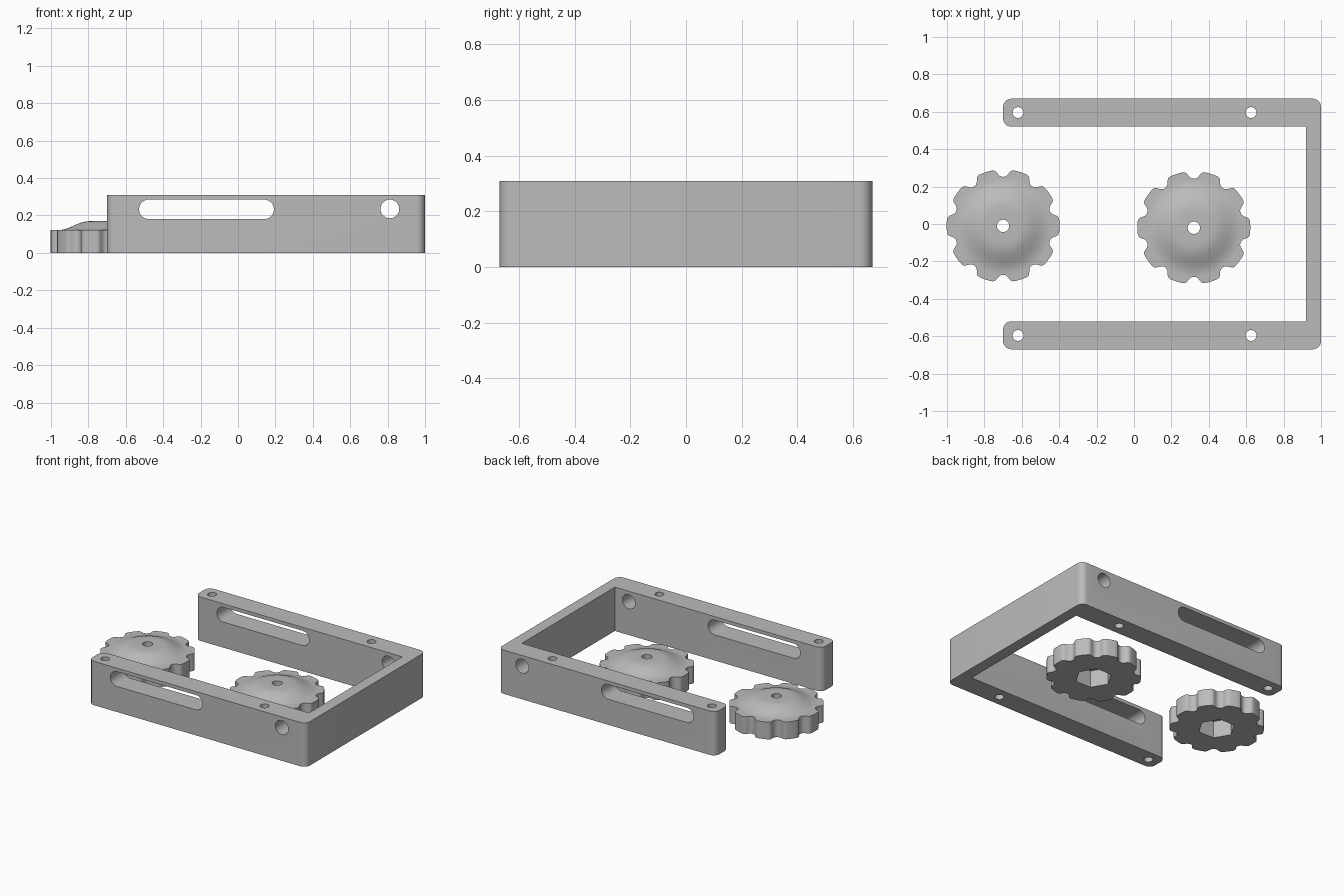
import bpy, bmesh, math
from mathutils import Matrix, Vector

if "Cube" in bpy.data.objects:
    bpy.data.objects.remove(bpy.data.objects["Cube"])

grey = bpy.data.materials.new("plain grey")
grey.diffuse_color = (0.5, 0.5, 0.5, 1)
grey.use_nodes = True
grey.node_tree.nodes["Principled BSDF"].inputs["Base Color"].default_value = grey.diffuse_color


def make(name, bm):
    bmesh.ops.recalc_face_normals(bm, faces=bm.faces)
    me = bpy.data.meshes.new(name)
    bm.to_mesh(me)
    bm.free()
    me.materials.append(grey)
    ob = bpy.data.objects.new(name, me)
    bpy.context.collection.objects.link(ob)
    return ob


def activate(ob):
    bpy.ops.object.select_all(action='DESELECT')
    ob.select_set(True)
    bpy.context.view_layer.objects.active = ob


def prism(name, pts, depth, matrix=Matrix()):
    """Extrude a flat outline along local z, then place it."""
    bm = bmesh.new()
    face = bm.faces.new([bm.verts.new((x, y, 0)) for x, y in pts])
    ext = bmesh.ops.extrude_face_region(bm, geom=[face])
    verts = [v for v in ext["geom"] if isinstance(v, bmesh.types.BMVert)]
    bmesh.ops.translate(bm, verts=verts, vec=(0, 0, depth))
    bm.transform(matrix)
    return make(name, bm)


def arc(cx, cy, r, a0, a1, n):
    return [(cx + r * math.cos(math.radians(a0 + (a1 - a0) * i / n)),
             cy + r * math.sin(math.radians(a0 + (a1 - a0) * i / n)))
            for i in range(n + 1)]


def circle(cx, cy, r, n=40):
    return arc(cx, cy, r, 0, 360, n)[:-1]


def cut(ob, cutter):
    mod = ob.modifiers.new("cut", 'BOOLEAN')
    mod.operation, mod.solver, mod.object = 'DIFFERENCE', 'EXACT', cutter
    activate(ob)
    bpy.ops.object.modifier_apply(modifier=mod.name)
    bpy.data.objects.remove(cutter)


def smooth(ob):
    activate(ob)
    bpy.ops.object.shade_smooth_by_angle(angle=math.radians(30))


# U-shaped frame: rounded outer corners, square inner corners
X0, X1, XI, Y1, YI, R, H = -0.70, 1.0, 0.92, 0.67, 0.52, 0.045, 0.31
outline = (arc(X0 + R, -Y1 + R, R, 180, 270, 8) + arc(X1 - R, -Y1 + R, R, 270, 360, 8)
           + arc(X1 - R, Y1 - R, R, 0, 90, 8) + arc(X0 + R, Y1 - R, R, 90, 180, 8)
           + arc(X0 + R, YI + R, R, 180, 270, 8) + [(XI, YI), (XI, -YI)]
           + arc(X0 + R, -YI - R, R, 90, 180, 8))
frame = prism("frame", outline, H)

# Slots and round holes through both arms
along_y = Matrix.Translation((0, 1, 0)) @ Matrix.Rotation(math.radians(90), 4, 'X')
slot = arc(-0.477, 0.233, 0.052, 90, 270, 20) + arc(0.14, 0.233, 0.052, -90, 90, 20)
cut(frame, prism("slot_cutter", slot, 2, along_y))
cut(frame, prism("side_hole_cutter", circle(0.812, 0.235, 0.05), 2, along_y))

# Vertical screw holes
down = Matrix.Translation((0, 0, -0.1))
for x in (-0.62, 0.626):
    for y in (-0.596, 0.596):
        cut(frame, prism("screw_hole_cutter", circle(x, y, 0.029, 32), 0.6, down))
smooth(frame)

# Knob: scalloped rim with ten notches, domed top, centre hole, hex pocket
NOTCH = [(0, 0.262), (2.5, 0.264), (4.8, 0.272), (6.3, 0.283), (7.6, 0.293),
         (9, 0.299), (11, 0.302), (14, 0.302)]
DOME = [(0.245, 0.123), (0.225, 0.127), (0.205, 0.134), (0.185, 0.143),
        (0.165, 0.152), (0.145, 0.160), (0.125, 0.166), (0.105, 0.169), (0.08, 0.17)]
HOLE = 0.033


def knob(name, x, y):
    half = NOTCH + [(18, 0.302)]
    sector = [(-a, r) for a, r in reversed(NOTCH[1:])] + half
    polar = [(math.radians(90 + 36 * k + a), r) for k in range(10) for a, r in sector]
    n = len(polar)
    bm = bmesh.new()

    def ring(z, radius=None):
        return [bm.verts.new((x + (radius or r) * math.cos(a),
                              y + (radius or r) * math.sin(a), z)) for a, r in polar]

    rings = [ring(0), ring(0.122), ring(0.122, 0.257)]
    rings += [ring(z, r) for r, z in DOME]
    rings += [ring(0.17, HOLE), ring(0, HOLE)]
    for a, b in zip(rings, rings[1:] + rings[:1]):
        for i in range(n):
            j = (i + 1) % n
            bm.faces.new((a[i], a[j], b[j], b[i]))
    ob = make(name, bm)
    cut(ob, prism("hex_cutter", circle(x, y, 0.12, 6), 0.22, down))
    smooth(ob)


knob("left_knob", -0.70, -0.01)
knob("right_knob", 0.32, -0.02)
